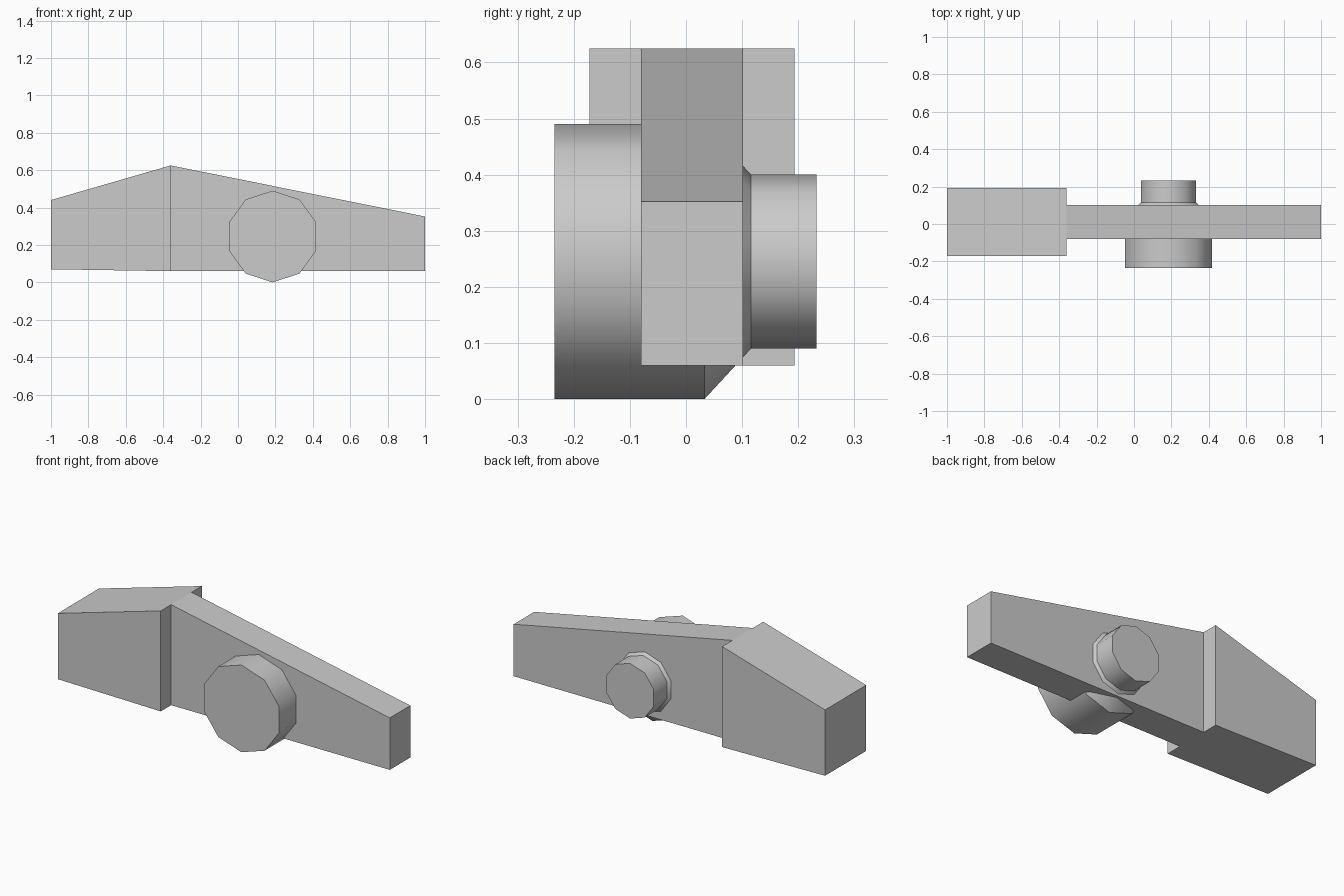
import bpy, bmesh, math

if "Cube" in bpy.data.objects:
    bpy.data.objects.remove(bpy.data.objects["Cube"])

# Lever body: wide head on the left stepping down to a narrow tapering arm
def build_lever():
    bm = bmesh.new()

    def ring(x, y0, y1, z0, z1):
        return [bm.verts.new((x, y, z)) for y, z in ((y0, z0), (y1, z0), (y1, z1), (y0, z1))]

    end = ring(-1.0, -0.172, 0.193, 0.07, 0.44)
    wide = ring(-0.36, -0.172, 0.193, 0.06, 0.625)
    neck = ring(-0.36, -0.08, 0.102, 0.06, 0.625)
    tip = ring(1.0, -0.08, 0.102, 0.06, 0.352)
    bm.faces.new(end)
    bm.faces.new(tip)
    # head underside and top, sharing the arm's neck corners
    for a, b in ((0, 1), (3, 2)):
        bm.faces.new((end[a], wide[a], neck[a], neck[b], wide[b], end[b]))
    # head sides and shoulders
    for a, b in ((0, 3), (1, 2)):
        bm.faces.new((end[a], wide[a], wide[b], end[b]))
        bm.faces.new((wide[a], neck[a], neck[b], wide[b]))
    # arm sides
    for i in range(4):
        j = (i + 1) % 4
        bm.faces.new((neck[i], tip[i], tip[j], neck[j]))
    finish(bm, "lever_body")


# Pivot: ten-sided stepped pin running through the arm
def build_pivot(cx, cz, profile, sides=10):
    bm = bmesh.new()
    rings = []
    for y, r in profile:
        angles = [math.pi / 2 + math.tau * i / sides for i in range(sides)]
        rings.append([bm.verts.new((cx + r * math.cos(a), y, cz + r * math.sin(a)))
                      for a in angles])
    for lo, hi in zip(rings, rings[1:]):
        for i in range(sides):
            j = (i + 1) % sides
            bm.faces.new((lo[i], lo[j], hi[j], hi[i]))
    bm.faces.new(rings[0])
    bm.faces.new(rings[-1])
    obj = finish(bm, "pivot_pin")
    bpy.context.view_layer.objects.active = obj
    obj.select_set(True)
    bpy.ops.object.shade_smooth_by_angle(angle=math.radians(40))


def finish(bm, name):
    bmesh.ops.recalc_face_normals(bm, faces=bm.faces)
    mesh = bpy.data.meshes.new(name)
    bm.to_mesh(mesh)
    bm.free()
    obj = bpy.data.objects.new(name, mesh)
    bpy.context.collection.objects.link(obj)
    return obj


build_lever()
build_pivot(0.185, 0.245, [(-0.234, 0.245), (0.033, 0.245), (0.116, 0.155), (0.233, 0.155)])
